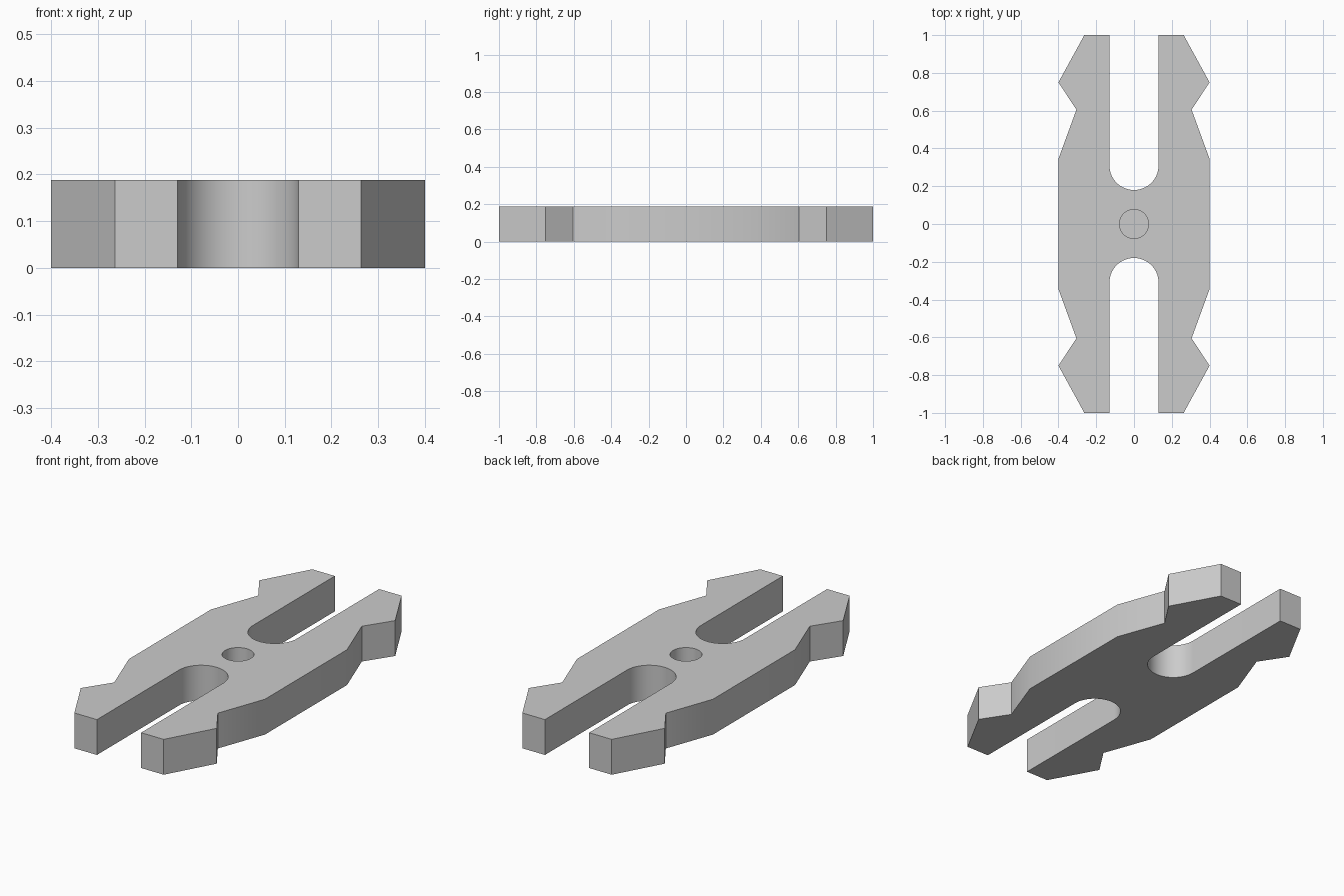
import bpy, bmesh, math

if "Cube" in bpy.data.objects:
    bpy.data.objects.remove(bpy.data.objects["Cube"], do_unlink=True)

HEIGHT = 0.188
SLOT = 0.13          # slot half width and end radius
SLOT_Y = 0.31        # centre of the rounded slot end
HOLE_R, HOLE_DEPTH = 0.077, 0.14

grey = bpy.data.materials.new("plain_grey")
grey.use_nodes = True
colour = (0.6, 0.6, 0.6, 1)
grey.diffuse_color = colour
grey.node_tree.nodes["Principled BSDF"].inputs["Base Color"].default_value = colour

# Quarter outline: slot end, prong tip, barb, notch, flank
STEPS = 16
quarter = [(SLOT * math.sin(a), SLOT_Y - SLOT * math.cos(a))
           for a in (math.pi / 2 * i / STEPS for i in range(STEPS + 1))]
quarter += [(SLOT, 1), (0.263, 1), (0.4, 0.75), (0.305, 0.605), (0.4, 0.345)]

# Mirror the quarter all the way round
half = quarter + [(x, -y) for x, y in reversed(quarter)]
outline = half + [(-x, y) for x, y in reversed(half)][1:-1]

bm = bmesh.new()
base = bm.faces.new([bm.verts.new((x, y, 0)) for x, y in outline])
top = bmesh.ops.extrude_face_region(bm, geom=[base])["geom"]
bmesh.ops.translate(bm, vec=(0, 0, HEIGHT),
                    verts=[v for v in top if isinstance(v, bmesh.types.BMVert)])
bmesh.ops.recalc_face_normals(bm, faces=bm.faces)
mesh = bpy.data.meshes.new("clip_body")
bm.to_mesh(mesh)
bm.free()
body = bpy.data.objects.new("clip_body", mesh)
bpy.context.collection.objects.link(body)
mesh.materials.append(grey)

# Blind round hole in the centre of the top
bpy.ops.mesh.primitive_cylinder_add(vertices=48, radius=HOLE_R, depth=2 * HOLE_DEPTH,
                                    location=(0, 0, HEIGHT))
cutter = bpy.context.object
cutter.name = "hole_cutter"
cutter.data.materials.append(grey)
bpy.ops.object.select_all(action="DESELECT")
body.select_set(True)
bpy.context.view_layer.objects.active = body
cut = body.modifiers.new("centre_hole", "BOOLEAN")
cut.operation = "DIFFERENCE"
cut.solver = "EXACT"
cut.object = cutter
bpy.ops.object.modifier_apply(modifier=cut.name)
bpy.data.objects.remove(cutter, do_unlink=True)

bpy.ops.object.shade_smooth_by_angle(angle=math.radians(30))
